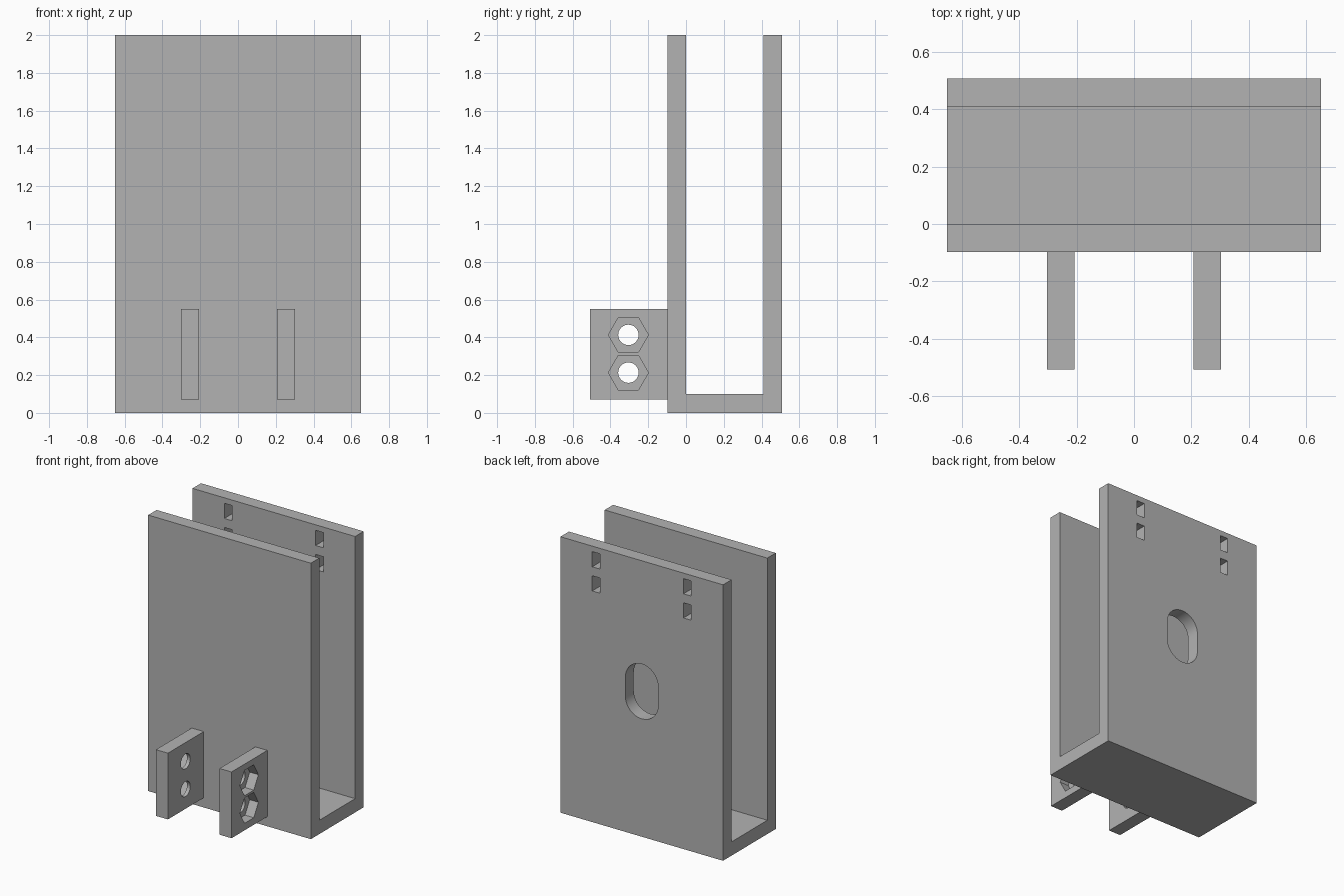
import bpy, bmesh
from math import pi, cos, sin

cube = bpy.data.objects.get("Cube")
if cube:
    bpy.data.objects.remove(cube, do_unlink=True)

grey = bpy.data.materials.new("plain_grey")
grey.use_nodes = True
colour = (0.45, 0.45, 0.45, 1)
grey.diffuse_color = colour
grey.node_tree.nodes["Principled BSDF"].inputs["Base Color"].default_value = colour


def prism(name, points, start, end, place):
    """Extrude a 2D outline from start to end; place(u, v, w) gives xyz."""
    bm = bmesh.new()
    low = [bm.verts.new(place(u, v, start)) for u, v in points]
    high = [bm.verts.new(place(u, v, end)) for u, v in points]
    bm.faces.new(low)
    bm.faces.new(high)
    n = len(points)
    for i in range(n):
        j = (i + 1) % n
        bm.faces.new((low[i], low[j], high[j], high[i]))
    bmesh.ops.recalc_face_normals(bm, faces=bm.faces)
    mesh = bpy.data.meshes.new(name)
    bm.to_mesh(mesh)
    bm.free()
    mesh.materials.append(grey)
    obj = bpy.data.objects.new(name, mesh)
    bpy.context.collection.objects.link(obj)
    return obj


def along_x(u, v, w):
    return (w, u, v)


def along_y(u, v, w):
    return (u, w, v)


def box(u0, u1, v0, v1):
    return [(u0, v0), (u1, v0), (u1, v1), (u0, v1)]


def ring(u, v, radius, sides):
    return [(u + radius * cos(2 * pi * i / sides), v + radius * sin(2 * pi * i / sides))
            for i in range(sides)]


def cut(target, cutter):
    cutter.hide_render = True
    mod = target.modifiers.new("cut", "BOOLEAN")
    mod.operation = "DIFFERENCE"
    mod.solver = "EXACT"
    mod.object = cutter
    bpy.context.view_layer.objects.active = target
    bpy.ops.object.modifier_apply(modifier=mod.name)
    bpy.data.objects.remove(cutter, do_unlink=True)


def smooth(obj):
    bpy.ops.object.select_all(action="DESELECT")
    obj.select_set(True)
    bpy.context.view_layer.objects.active = obj
    bpy.ops.object.shade_smooth_by_angle(angle=pi / 6)


# U-shaped channel: front wall, floor and back wall
FRONT, INNER, BACK_IN, BACK = -0.097, 0.0, 0.41, 0.507
profile = [(FRONT, 0), (BACK, 0), (BACK, 2), (BACK_IN, 2),
           (BACK_IN, 0.1), (INNER, 0.1), (INNER, 2), (FRONT, 2)]
channel = prism("channel_body", profile, -0.652, 0.652, along_x)

# Four strap slots near the top of the back wall
for side in (-1, 1):
    for z in (1.905, 1.73):
        x = 0.366 * side
        slot = box(x - 0.031, x + 0.031, z - 0.055, z + 0.055)
        cut(channel, prism("slot_cutter", slot, 0.3, 0.6, along_y))

# Rounded window in the back wall
window = []
for i in range(34):
    upper = i < 17
    a = pi * (i if upper else i - 1) / 16
    window.append((0.132 * cos(a), 1.053 + 0.132 * sin(a) + (0.067 if upper else -0.067)))
cut(channel, prism("window_cutter", window, 0.3, 0.6, along_y))
smooth(channel)

# Two hinge tabs with bolt holes and hexagonal pockets on their outer faces
for side, label in ((1, "left"), (-1, "right")):
    tab = prism(label + "_hinge_tab", box(-0.507, FRONT, 0.07, 0.55),
                0.207 * side, 0.303 * side, along_x)
    for z in (0.413, 0.213):
        cut(tab, prism("pocket_cutter", ring(-0.305, z, 0.106, 6),
                       0.233 * side, 0.4 * side, along_x))
        cut(tab, prism("bolt_cutter", ring(-0.305, z, 0.054, 32),
                       0.1 * side, 0.4 * side, along_x))
    smooth(tab)
